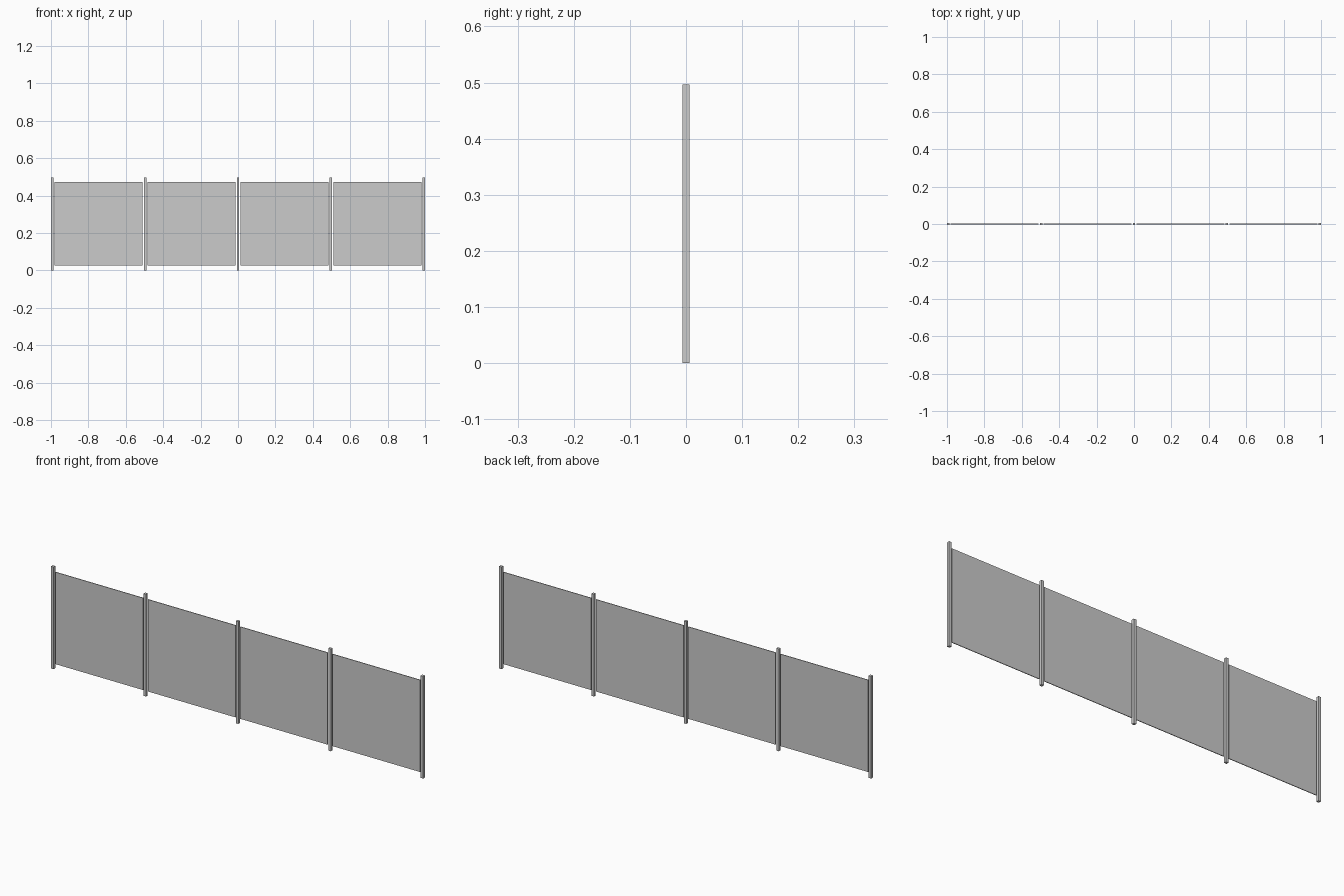
import bpy

if "Cube" in bpy.data.objects:
    bpy.data.objects.remove(bpy.data.objects["Cube"])

SPACING = 0.4967   # distance between post centres
HEIGHT = 0.4967
POST = 0.0133      # square post side
GAP = 0.0066       # clearance between post and panel


def box(name, centre, size):
    bpy.ops.mesh.primitive_cube_add(size=1, location=centre)
    ob = bpy.context.object
    ob.name = name
    ob.scale = size
    bpy.ops.object.transform_apply(location=False, rotation=False, scale=True)
    return ob


# Five square posts
for i in range(5):
    box(f"post_{i + 1}", ((i - 2) * SPACING, 0, HEIGHT / 2), (POST, POST, HEIGHT))

# Four thin panels floating between the posts
for i in range(4):
    box(f"panel_{i + 1}", ((i - 1.5) * SPACING, 0, HEIGHT / 2),
        (SPACING - POST - 2 * GAP, 0.0035, 0.447))
